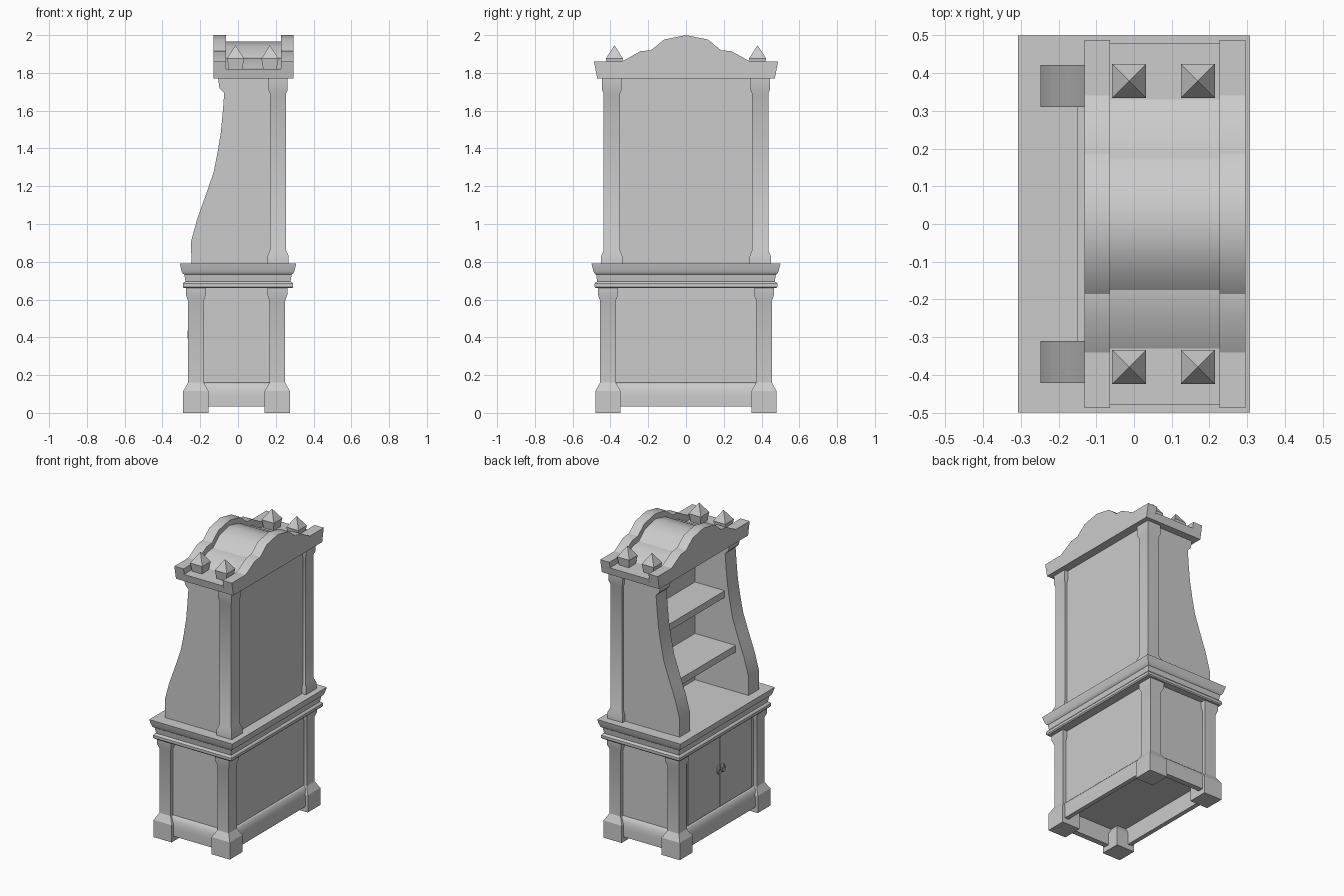
import bpy, bmesh, math

if "Cube" in bpy.data.objects:
    bpy.data.objects.remove(bpy.data.objects["Cube"], do_unlink=True)

grey = bpy.data.materials.new("plain grey")
grey.use_nodes = True
COLOUR = (0.6, 0.6, 0.6, 1)
grey.diffuse_color = COLOUR
grey.node_tree.nodes["Principled BSDF"].inputs["Base Color"].default_value = COLOUR
parts = []


def finish(name, bm):
    bmesh.ops.recalc_face_normals(bm, faces=bm.faces)
    mesh = bpy.data.meshes.new(name)
    bm.to_mesh(mesh)
    bm.free()
    mesh.materials.append(grey)
    obj = bpy.data.objects.new(name, mesh)
    bpy.context.collection.objects.link(obj)
    parts.append(obj)
    return obj


def loft(name, cx, cy, rings):
    """Stack of rectangles: each ring is (half x, half y, z)."""
    bm = bmesh.new()
    loops = [[bm.verts.new((cx + sx * hx, cy + sy * hy, z))
              for sx, sy in ((-1, -1), (1, -1), (1, 1), (-1, 1))] for hx, hy, z in rings]
    for a, b in zip(loops, loops[1:]):
        for i in range(4):
            j = (i + 1) % 4
            bm.faces.new((a[i], a[j], b[j], b[i]))
    bm.faces.new(loops[0])
    bm.faces.new(loops[-1])
    return finish(name, bm)


def box(name, x0, x1, y0, y1, z0, z1):
    hx, hy = (x1 - x0) / 2, (y1 - y0) / 2
    return loft(name, (x0 + x1) / 2, (y0 + y1) / 2, [(hx, hy, z0), (hx, hy, z1)])


def extrude(name, points, lo, hi, axis):
    """Extrude an outline along x (points are y, z) or along y (points are x, z)."""
    place = (lambda p, d: (d, *p)) if axis == "x" else (lambda p, d: (p[0], d, p[1]))
    bm = bmesh.new()
    a, b = ([bm.verts.new(place(p, d)) for p in points] for d in (lo, hi))
    for i in range(len(a)):
        j = (i + 1) % len(a)
        bm.faces.new((a[i], a[j], b[j], b[i]))
    bm.faces.new(a)
    bm.faces.new(b)
    return finish(name, bm)


def post(name, cx, cy, foot, shaft, cap, levels):
    widths = (foot, foot, shaft, shaft, cap, cap)
    loft(name, cx, cy, [(w, w, z) for w, z in zip(widths, levels)])


SIDES = (("right", -1), ("left", 1))

# Lower cabinet: hollow underside, coved skirt, plain walls
skirt = [(0.235, 0.425, 0.15), (0.235, 0.425, 0.035), (0.265, 0.462, 0.035),
         (0.265, 0.462, 0.085)]
for i in range(1, 6):
    t = i / 5 * math.pi / 2
    inset = 0.03 * (1 - math.cos(t))
    skirt.append((0.265 - inset, 0.462 - inset, 0.085 + 0.075 * math.sin(t)))
skirt.append((0.235, 0.432, 0.66))
loft("lower_cabinet", -0.007, 0, skirt)

for side, s in SIDES:
    for end, x in (("door", -0.223), ("back", 0.208)):
        post(f"lower_post_{end}_{side}", x, s * 0.413, 0.067, 0.042, 0.053,
             (0, 0.115, 0.16, 0.595, 0.625, 0.665))
    # Cupboard doors with ring pulls
    y0, y1 = sorted((s * 0.004, s * 0.335))
    box(f"door_{side}", -0.25, -0.237, y0, y1, 0.165, 0.655)
    box(f"pull_mount_{side}", -0.264, -0.245, s * 0.022 - 0.008, s * 0.022 + 0.008, 0.425, 0.445)
    bpy.ops.mesh.primitive_torus_add(major_radius=0.018, minor_radius=0.005, major_segments=12,
                                     minor_segments=6, location=(-0.262, s * 0.022, 0.415),
                                     rotation=(0, math.pi / 2, 0))
    ring = bpy.context.object
    ring.name = f"door_pull_{side}"
    ring.data.materials.append(grey)
    parts.append(ring)

# Moulded counter
counter = ((0.022, 0.66), (0.016, 0.667), (0.016, 0.684), (0.022, 0.692), (0.03, 0.695),
           (0.024, 0.732), (0.016, 0.738), (0.01, 0.75), (0.002, 0.78), (0, 0.79))
loft("counter", 0, 0, [(0.308 - i, 0.5 - i, z) for i, z in counter])

# Hutch: curved sides, back, shelves and rear posts
curve = [(0.238, 0.785), (-0.247, 0.785), (-0.248, 0.91), (-0.215, 1.03), (-0.17, 1.155),
         (-0.13, 1.27), (-0.108, 1.38), (-0.09, 1.49), (-0.08, 1.6), (-0.073, 1.695),
         (-0.098, 1.72), (-0.106, 1.775), (0.238, 1.775)]
for side, s in SIDES:
    y0, y1 = sorted((s * 0.31, s * 0.421))
    extrude(f"hutch_side_{side}", curve, y0, y1, "y")
    post(f"hutch_post_{side}", 0.212, s * 0.393, 0.056, 0.043, 0.051,
         (0.785, 0.83, 0.862, 1.69, 1.71, 1.775))
box("hutch_back", 0.15, 0.238, -0.312, 0.312, 0.785, 1.775)
box("lower_shelf", -0.15, 0.152, -0.312, 0.312, 1.055, 1.1)
box("upper_shelf", -0.07, 0.152, -0.312, 0.312, 1.4, 1.445)

# Crown: two stepped pediment boards around a lower vaulted roof
half = [(0.47, 1.77), (0.487, 1.86), (0.34, 1.86), (0.24, 1.915), (0.185, 1.92),
        (0.115, 1.977)]
board = half + [(0, 2.0)] + [(-y, z) for y, z in reversed(half)]
for name, x0, x1 in (("front_pediment", -0.131, -0.063), ("back_pediment", 0.227, 0.295)):
    extrude(name, board, x0, x1, "x")
half = [(0.47, 1.77), (0.48, 1.82), (0.33, 1.822), (0.235, 1.875), (0.175, 1.882),
        (0.107, 1.94)]
roof = half + [(0, 1.965)] + [(-y, z) for y, z in reversed(half)]
extrude("vaulted_roof", roof, -0.065, 0.229, "x")

# Pointed finials
for side, s in SIDES:
    for end, x in (("front", -0.013), ("back", 0.169)):
        loft(f"finial_{end}_{side}", x, s * 0.379,
             [(0.035, 0.035, 1.815), (0.045, 0.045, 1.877), (0.0005, 0.0005, 1.945)])

# Smooth only the gentle curves
bpy.ops.object.select_all(action="DESELECT")
for obj in parts:
    obj.select_set(True)
bpy.context.view_layer.objects.active = parts[0]
bpy.ops.object.shade_smooth_by_angle(angle=math.radians(28))
